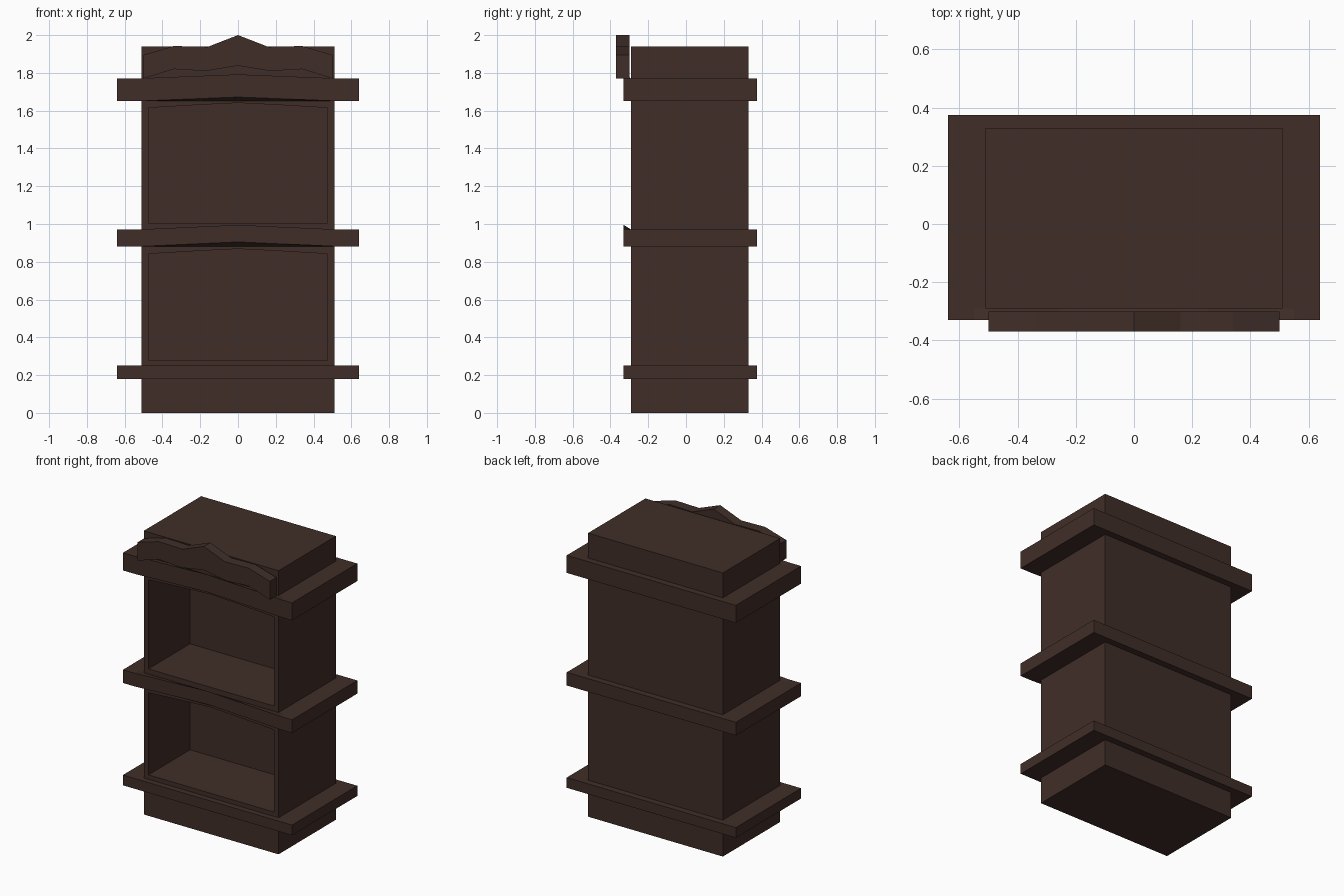
import bpy, bmesh

if "Cube" in bpy.data.objects:
    bpy.data.objects.remove(bpy.data.objects["Cube"])

wood = bpy.data.materials.new("dark_wood")
wood.diffuse_color = (0.051, 0.027, 0.021, 1)
wood.use_nodes = True
wood.node_tree.nodes["Principled BSDF"].inputs["Base Color"].default_value = wood.diffuse_color


def loft(name, rings):
    """Closed solid through a list of equal-length rings."""
    bm = bmesh.new()
    vs = [[bm.verts.new(p) for p in ring] for ring in rings]
    n = len(vs[0])
    for a, b in zip(vs, vs[1:]):
        for i in range(n):
            j = (i + 1) % n
            bm.faces.new((a[i], a[j], b[j], b[i]))
    bm.faces.new(vs[0])
    bm.faces.new(vs[-1])
    bmesh.ops.recalc_face_normals(bm, faces=bm.faces)
    me = bpy.data.meshes.new(name)
    bm.to_mesh(me)
    bm.free()
    ob = bpy.data.objects.new(name, me)
    bpy.context.collection.objects.link(ob)
    me.materials.append(wood)
    return ob


def prism(name, outline, y0, y1):
    return loft(name, [[(x, y, z) for x, z in outline] for y in (y0, y1)])


def mirrored(half):
    """Left half of a line (ending at x = 0) extended to the right."""
    return half + [(-x, z) for x, z in reversed(half[:-1])]


# Case with two arched niches
case = prism("cabinet_case", [(-0.51, 0), (0.51, 0), (0.51, 1.94), (-0.51, 1.94)], -0.29, 0.33)
for name, z0, z1 in (("lower_niche", 0.28, 0.842), ("upper_niche", 1.005, 1.615)):
    arch = mirrored([(-0.475, z1), (-0.2, z1 + 0.016), (0, z1 + 0.026)])
    cutter = prism(name + "_cutter", [(0.475, z0), (-0.475, z0)] + arch, -0.4, 0.16)
    cutter.hide_render = True
    mod = case.modifiers.new(name, 'BOOLEAN')
    mod.operation = 'DIFFERENCE'
    mod.solver = 'EXACT'
    mod.object = cutter
    bpy.context.view_layer.objects.active = case
    bpy.ops.object.modifier_apply(modifier=name)
    bpy.data.objects.remove(cutter)


# Overhanging ledges; the front lip of the upper two bows upward
def ledge(name, z0, z1, rise):
    rings = []
    for x, k in mirrored([(-0.64, 0), (-0.55, 0), (-0.25, 0.55), (0, 1)]):
        r = rise * k
        rings.append([(x, -0.33, z0 + r), (x, -0.29, z0), (x, 0.375, z0),
                      (x, 0.375, z1), (x, -0.29, z1), (x, -0.33, z1 + r)])
    return loft(name, rings)


ledge("base_ledge", 0.18, 0.25, 0)
ledge("middle_ledge", 0.88, 0.97, 0.025)
ledge("cornice", 1.65, 1.77, 0.022)

# Peaked crest standing on the cornice
top = mirrored([(-0.5, 1.895), (-0.34, 1.942), (-0.16, 1.938), (0, 2.0)])
bottom = mirrored([(-0.5, 1.77), (-0.34, 1.82), (-0.17, 1.81), (0, 1.838)])
crest_rings = [[(xt, -0.37, zt), (xt, -0.30, zt), (xb, -0.30, zb), (xb, -0.37, zb)]
               for (xt, zt), (xb, zb) in zip(top, bottom)]
loft("crest", crest_rings)
